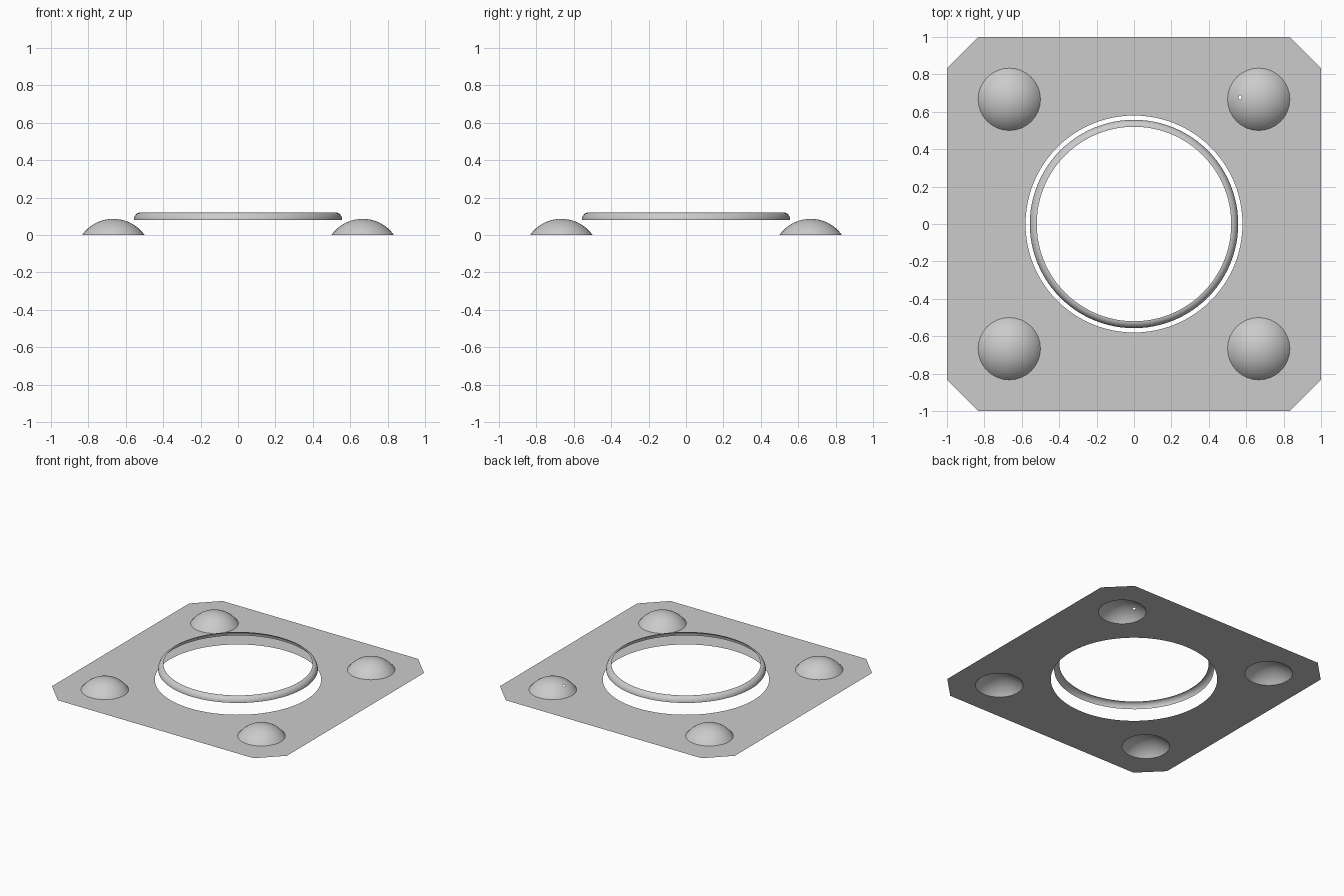
import bpy, bmesh
from math import sin, cos, pi, asin, tau
from mathutils import Vector

cube = bpy.data.objects.get("Cube")
if cube:
    bpy.data.objects.remove(cube, do_unlink=True)

grey = bpy.data.materials.new("plain_grey")
grey.use_nodes = True
grey.diffuse_color = (0.6, 0.6, 0.6, 1)
grey.node_tree.nodes["Principled BSDF"].inputs["Base Color"].default_value = grey.diffuse_color

BOLT = 2 / 3          # dome centre offset
DOME_R, DOME_H = 1 / 6, 0.086
HOLE_R = 0.58
CORNER = 5 / 6        # where the corner cuts start


def finish(name, bm, location=(0, 0, 0), smooth=False):
    """Point the sheet upward and turn it into an object."""
    bm.normal_update()
    flipped = [f for f in bm.faces if f.normal.z < 0]
    bmesh.ops.reverse_faces(bm, faces=flipped)
    mesh = bpy.data.meshes.new(name)
    bm.to_mesh(mesh)
    bm.free()
    mesh.materials.append(grey)
    mesh.polygons.foreach_set("use_smooth", [smooth] * len(mesh.polygons))
    obj = bpy.data.objects.new(name, mesh)
    obj.location = location
    bpy.context.collection.objects.link(obj)
    return obj


def revolve(profile, steps):
    """Spin an open (radius, height) profile around z."""
    bm = bmesh.new()
    verts = [bm.verts.new((r, 0, z)) for r, z in profile]
    edges = [bm.edges.new(pair) for pair in zip(verts, verts[1:])]
    bmesh.ops.spin(bm, geom=verts + edges, cent=(0, 0, 0), axis=(0, 0, 1),
                   angle=tau, steps=steps, use_merge=True)
    bmesh.ops.remove_doubles(bm, verts=bm.verts, dist=1e-5)
    return bm


def circle(cx, cy, r, n):
    return [(cx + r * cos(tau * i / n), cy + r * sin(tau * i / n)) for i in range(n)]


corners = [(sx * BOLT, sy * BOLT) for sx in (-1, 1) for sy in (-1, 1)]

# Flat sheet with cut corners, a large centre hole and four dome openings
outline = [(1, -CORNER), (1, CORNER), (CORNER, 1), (-CORNER, 1),
           (-1, CORNER), (-1, -CORNER), (-CORNER, -1), (CORNER, -1)]
loops = [outline, circle(0, 0, HOLE_R, 96)]
loops += [circle(x, y, DOME_R, 32) for x, y in corners]
bm = bmesh.new()
for loop in loops:
    ring = [bm.verts.new((x, y, 0)) for x, y in loop]
    for a, b in zip(ring, ring[1:] + ring[:1]):
        bm.edges.new((a, b))
bmesh.ops.triangle_fill(bm, use_beauty=True, use_dissolve=False,
                        edges=bm.edges[:], normal=(0, 0, 1))
finish("base_plate", bm)

# Hollow domes, spherical caps open underneath
sphere_r = (DOME_R ** 2 + DOME_H ** 2) / (2 * DOME_H)
rim = asin(DOME_R / sphere_r)
cap = [(sphere_r * sin(rim * i / 12), sphere_r * (cos(rim * i / 12) - cos(rim)))
       for i in range(13)]
for x, y in corners:
    bm = revolve(cap, 32)
    side = ("left" if x > 0 else "right") + ("_back" if y > 0 else "_front")
    if x > 0 and y > 0:
        # Tiny pinhole in one dome
        spot = Vector((-0.095, 0, DOME_H * 0.7))
        face = min(bm.faces, key=lambda f: (f.calc_center_median() - spot).length)
        bmesh.ops.delete(bm, geom=[face], context="FACES_ONLY")
    finish("dome_" + side, bm, (x, y, 0), True)

# Floating collar, a quarter-round lip open on the inside
lip = [(0.52 + 0.037 * cos(pi / 2 * i / 8), 0.08 + 0.041 * sin(pi / 2 * i / 8))
       for i in range(9)]
finish("collar_ring", revolve(lip, 96), smooth=True)
